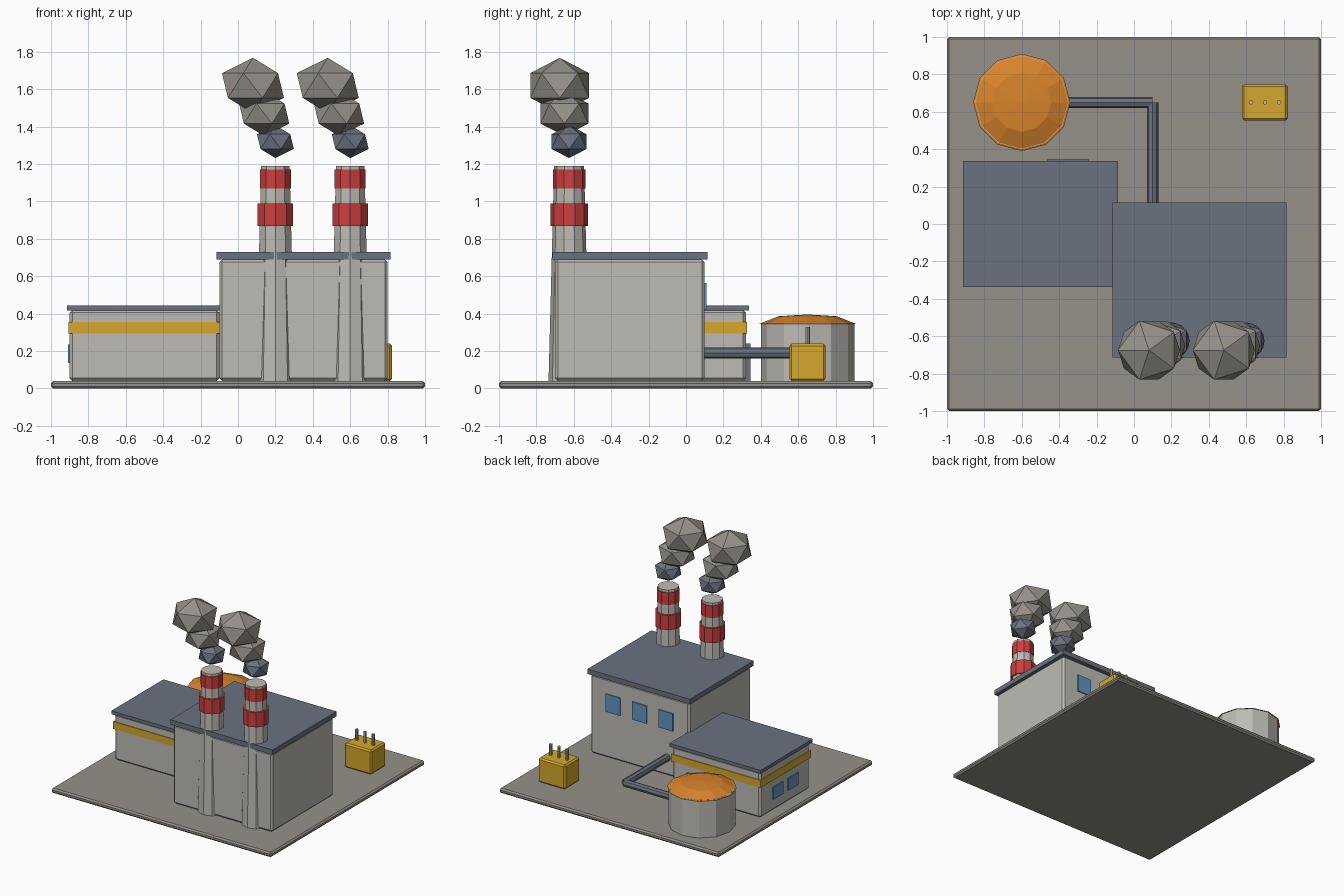
import bpy, bmesh
from math import pi
from mathutils import Matrix, Vector

default = bpy.data.objects.get("Cube")
if default:
    bpy.data.objects.remove(default)


def material(name, rgb):
    m = bpy.data.materials.new(name)
    m.use_nodes = True
    m.diffuse_color = (*rgb, 1)
    m.node_tree.nodes["Principled BSDF"].inputs["Base Color"].default_value = (*rgb, 1)
    return m


CONCRETE = material("pale_concrete", (0.51, 0.50, 0.46))
GROUND = material("warm_grey", (0.30, 0.28, 0.25))
SLATE = material("slate", (0.147, 0.168, 0.216))
RED = material("warning_red", (0.61, 0.05, 0.05))
YELLOW = material("safety_yellow", (0.66, 0.386, 0.025))
ORANGE = material("tank_orange", (0.69, 0.23, 0.024))
GLASS = material("window_blue", (0.117, 0.305, 0.546))


def finish(name, bm, mat):
    mesh = bpy.data.meshes.new(name)
    bm.to_mesh(mesh)
    bm.free()
    mesh.materials.append(mat)
    ob = bpy.data.objects.new(name, mesh)
    bpy.context.scene.collection.objects.link(ob)
    return ob


def box(name, x, y, z, mat, bevel=0):
    """Box from (low, high) ranges on each axis."""
    bm = bmesh.new()
    size = [r[1] - r[0] for r in (x, y, z)]
    mid = Vector([(r[0] + r[1]) / 2 for r in (x, y, z)])
    bmesh.ops.create_cube(bm, size=1, matrix=Matrix.Translation(mid) @ Matrix.Diagonal((*size, 1)))
    ob = finish(name, bm, mat)
    if bevel:
        mod = ob.modifiers.new("chamfer", "BEVEL")
        mod.width = bevel
        mod.segments = 1
    return ob


def cylinder(name, start, end, r1, r2, sides, mat, turn=0):
    """Prism or frustum between two points."""
    a, b = Vector(start), Vector(end)
    axis = b - a
    place = Matrix.Translation((a + b) / 2) @ axis.to_track_quat("Z", "Y").to_matrix().to_4x4()
    bm = bmesh.new()
    bmesh.ops.create_cone(bm, cap_ends=True, segments=sides, radius1=r1, radius2=r2,
                          depth=axis.length, matrix=place @ Matrix.Rotation(turn, 4, "Z"))
    return finish(name, bm, mat)


def upright(name, x, y, z1, z2, r1, r2, sides, mat):
    return cylinder(name, (x, y, z1), (x, y, z2), r1, r2, sides, mat)


# Ground slab
box("ground_slab", (-1, 1), (-1, 1), (0, 0.04), GROUND, 0.012)

# Main hall with roof and rear windows
box("main_hall", (-0.1, 0.8), (-0.7, 0.1), (0.04, 0.69), CONCRETE, 0.015)
box("main_roof", (-0.115, 0.815), (-0.715, 0.115), (0.69, 0.73), SLATE)
for i in (-1, 0, 1):
    cx = 0.35 + 0.24 * i
    box("hall_window", (cx - 0.065, cx + 0.065), (0.1, 0.109), (0.42, 0.565), GLASS)

# Low annex with stripe, roof, door and side windows
box("annex", (-0.9, -0.1), (-0.32, 0.32), (0.04, 0.42), CONCRETE, 0.015)
box("annex_stripe", (-0.906, -0.094), (-0.326, 0.326), (0.295, 0.355), YELLOW)
box("annex_roof", (-0.915, -0.085), (-0.338, 0.338), (0.418, 0.445), SLATE)
box("annex_door", (-0.465, -0.24), (0.31, 0.345), (0.04, 0.24), SLATE)
for cy in (-0.1, 0.1):
    box("annex_window", (-0.909, -0.9), (cy - 0.065, cy + 0.065), (0.135, 0.235), GLASS)

# Chimneys with red bands and drifting smoke
PUFFS = [(1.32, 0.11, SLATE), (1.47, 0.15, GROUND), (1.62, 0.185, GROUND)]
for cx in (0.2, 0.6):
    cy = -0.625
    upright("chimney", cx, cy, 0.04, 1.19, 0.11, 0.08, 10, CONCRETE)
    upright("lower_band", cx, cy, 0.87, 0.99, 0.1, 0.1, 10, RED)
    upright("upper_band", cx, cy, 1.07, 1.17, 0.087, 0.087, 10, RED)
    for i, (z, r, mat) in enumerate(PUFFS):
        bm = bmesh.new()
        place = Matrix.Translation((cx - 0.06 * i, cy - 0.025 * i, z))
        bmesh.ops.create_icosphere(bm, subdivisions=1, radius=r,
                                   matrix=place @ Matrix.Diagonal((1, 1, 0.8, 1)) @ Matrix.Rotation(pi, 4, "Z"))
        finish("smoke_puff", bm, mat)

# Storage tank with a shallow lid
TX, TY = -0.6, 0.65
upright("tank_body", TX, TY, 0.04, 0.35, 0.25, 0.25, 12, CONCRETE)
upright("tank_lid", TX, TY, 0.345, 0.386, 0.26, 0.157, 12, ORANGE)
upright("tank_lid_crown", TX, TY, 0.386, 0.396, 0.157, 0, 12, ORANGE)

# Pipe from tank to hall
cylinder("pipe_across", (-0.4, TY, 0.19), (0.1, TY, 0.19), 0.03, 0.03, 8, SLATE)
cylinder("pipe_to_hall", (0.1, TY, 0.19), (0.1, 0.08, 0.19), 0.03, 0.03, 8, SLATE)

# Transformer with three terminals
box("transformer", (0.577, 0.823), (0.553, 0.747), (0.04, 0.24), YELLOW, 0.012)
for i in (-1, 0, 1):
    upright("terminal", 0.7 + 0.075 * i, 0.65, 0.23, 0.33, 0.012, 0.012, 8, CONCRETE)
